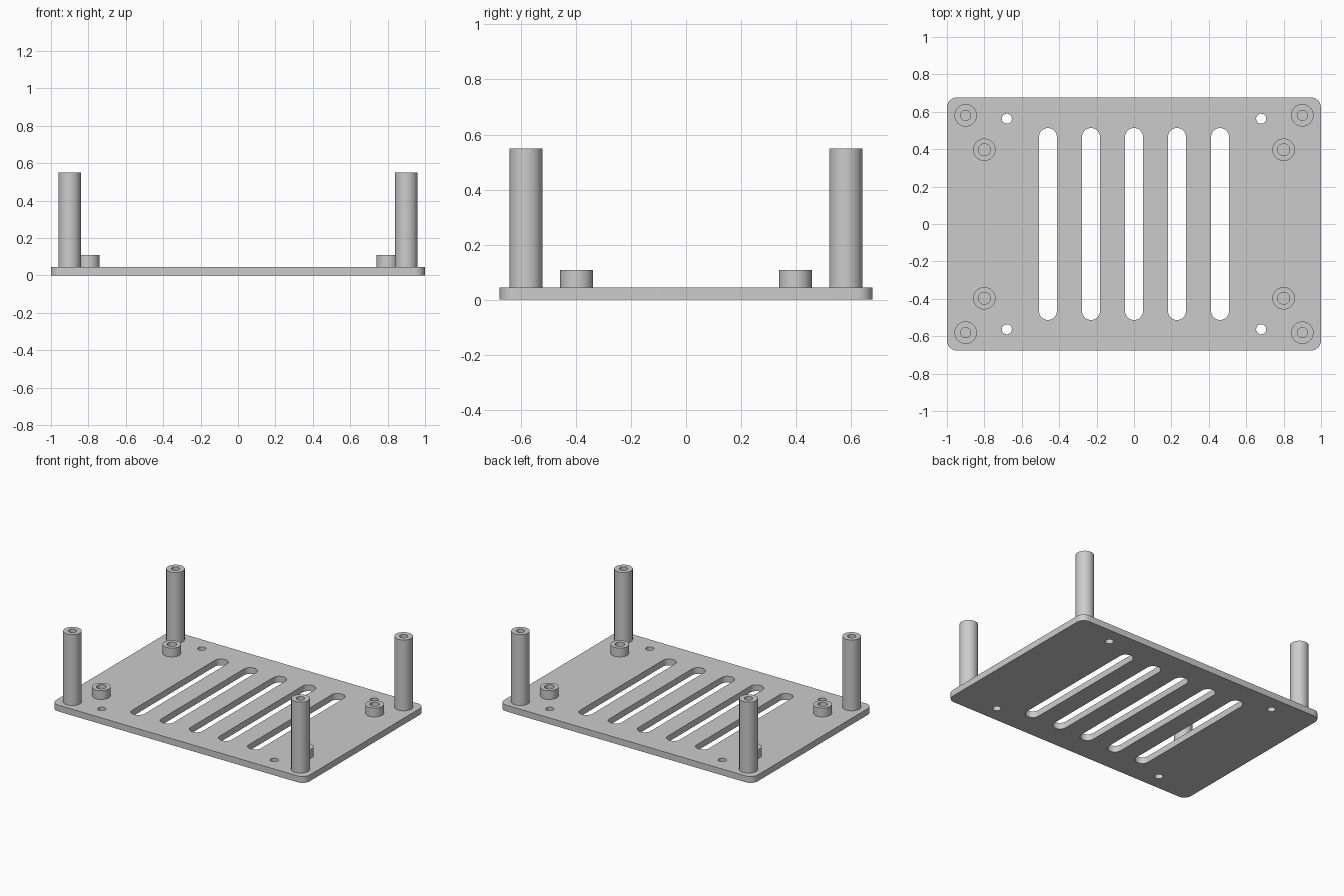
import bpy
import bmesh
from math import pi, cos, sin, radians

cube = bpy.data.objects.get("Cube")
if cube:
    bpy.data.objects.remove(cube, do_unlink=True)

PLATE_TOP = 0.045
SINK = 0.01
ARC_STEPS = 10

grey = bpy.data.materials.new("light grey")
grey.use_nodes = True
colour = (0.6, 0.6, 0.6, 1)
grey.diffuse_color = colour
grey.node_tree.nodes["Principled BSDF"].inputs["Base Color"].default_value = colour


def outline(cx, cy, half_x, half_y, r):
    """Rounded rectangle; becomes a slot or a circle when r fills it."""
    points = []
    for quarter, (sx, sy) in enumerate([(1, 1), (-1, 1), (-1, -1), (1, -1)]):
        for i in range(ARC_STEPS + 1):
            a = (quarter + i / ARC_STEPS) * pi / 2
            p = (cx + sx * (half_x - r) + r * cos(a),
                 cy + sy * (half_y - r) + r * sin(a))
            if not points or abs(p[0] - points[-1][0]) + abs(p[1] - points[-1][1]) > 1e-5:
                points.append(p)
    if abs(points[0][0] - points[-1][0]) + abs(points[0][1] - points[-1][1]) < 1e-5:
        points.pop()
    return points


def circle(cx, cy, r):
    return outline(cx, cy, r, r, r)


def extrude(name, outlines, bottom, top):
    """Fill the outlines (inner ones are holes) and raise them to a solid."""
    curve = bpy.data.curves.new(name + "_profile", "CURVE")
    curve.dimensions = "2D"
    curve.fill_mode = "BOTH"
    curve.extrude = (top - bottom) / 2
    for points in outlines:
        spline = curve.splines.new("POLY")
        spline.points.add(len(points) - 1)
        for point, (x, y) in zip(spline.points, points):
            point.co = (x, y, 0, 1)
        spline.use_cyclic_u = True
    helper = bpy.data.objects.new(name + "_profile", curve)
    bpy.context.collection.objects.link(helper)
    graph = bpy.context.evaluated_depsgraph_get()
    mesh = bpy.data.meshes.new_from_object(helper.evaluated_get(graph))
    bpy.data.objects.remove(helper, do_unlink=True)

    bm = bmesh.new()
    bm.from_mesh(mesh)
    bmesh.ops.remove_doubles(bm, verts=bm.verts, dist=1e-5)
    bmesh.ops.translate(bm, verts=bm.verts, vec=(0, 0, (top + bottom) / 2))
    bmesh.ops.recalc_face_normals(bm, faces=bm.faces)
    bm.to_mesh(mesh)
    bm.free()
    mesh.materials.clear()
    mesh.materials.append(grey)
    obj = bpy.data.objects.new(name, mesh)
    bpy.context.collection.objects.link(obj)
    bpy.ops.object.select_all(action="DESELECT")
    obj.select_set(True)
    bpy.context.view_layer.objects.active = obj
    bpy.ops.object.shade_smooth_by_angle(angle=radians(30))
    return obj


corners = [("front_right", -1, -1), ("front_left", 1, -1),
           ("back_right", -1, 1), ("back_left", 1, 1)]

# Base plate with vent slots and screw holes
slots = [outline(i * 0.23, 0, 0.048, 0.513, 0.048) for i in range(-2, 3)]
screw_holes = [circle(sx * 0.68, sy * 0.563, 0.027) for _, sx, sy in corners]
extrude("base_plate", [outline(0, 0, 1, 0.677, 0.055)] + slots + screw_holes,
        0, PLATE_TOP)

# Tall corner posts and short standoffs, each with a blind screw bore
for label, sx, sy in corners:
    x, y = sx * 0.9, sy * 0.581
    extrude("tall_post_" + label, [circle(x, y, 0.06), circle(x, y, 0.027)],
            PLATE_TOP - SINK, 0.55)
    x, y = sx * 0.8, sy * 0.397
    extrude("short_standoff_" + label, [circle(x, y, 0.06), circle(x, y, 0.032)],
            PLATE_TOP - SINK, 0.108)
